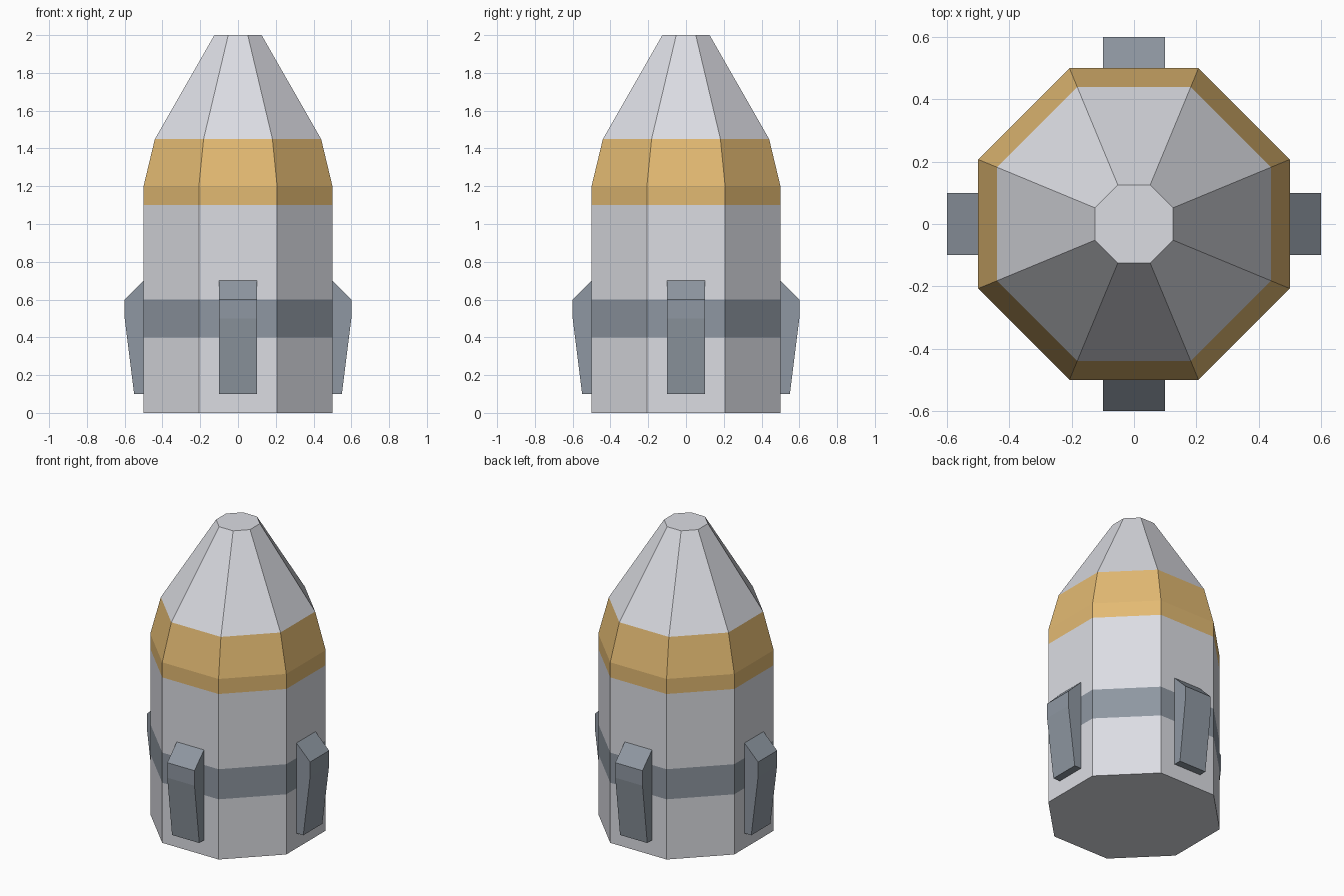
import bpy, bmesh, math

if "Cube" in bpy.data.objects:
    bpy.data.objects.remove(bpy.data.objects["Cube"])


def material(name, srgb):
    m = bpy.data.materials.new(name)
    lin = [c / 12.92 if c <= 0.04045 else ((c + 0.055) / 1.055) ** 2.4 for c in srgb]
    m.diffuse_color = (*lin, 1)
    m.use_nodes = True
    m.node_tree.nodes["Principled BSDF"].inputs["Base Color"].default_value = m.diffuse_color
    return m


white = material("pale grey", (0.86, 0.865, 0.89))
gold = material("gold", (0.89, 0.73, 0.45))
slate = material("slate grey", (0.56, 0.595, 0.635))


def finish(name, bm, materials):
    bmesh.ops.recalc_face_normals(bm, faces=bm.faces)
    mesh = bpy.data.meshes.new(name)
    bm.to_mesh(mesh)
    bm.free()
    for m in materials:
        mesh.materials.append(m)
    obj = bpy.data.objects.new(name, mesh)
    bpy.context.collection.objects.link(obj)
    return obj


# Capsule hull: octagonal rings (distance to flat side, height)
profile = [(0.5, 0), (0.5, 0.4), (0.5, 0.6), (0.5, 1.1),
           (0.5, 1.2), (0.44, 1.45), (0.125, 2.0)]
SIDES = 8
bm = bmesh.new()
rings = []
for flat, z in profile:
    r = flat / math.cos(math.pi / SIDES)
    angles = [(i + 0.5) * math.tau / SIDES for i in range(SIDES)]
    rings.append([bm.verts.new((r * math.cos(a), r * math.sin(a), z)) for a in angles])
for low, high in zip(rings, rings[1:]):
    for i in range(SIDES):
        j = (i + 1) % SIDES
        bm.faces.new((low[i], low[j], high[j], high[i]))
bm.faces.new(rings[0][::-1])
bm.faces.new(rings[-1])

# Painted bands by height
for f in bm.faces:
    z = f.calc_center_median().z
    if 0.4 < z < 0.6:
        f.material_index = 2
    elif 1.1 < z < 1.45:
        f.material_index = 1
finish("capsule_hull", bm, [white, gold, slate])

# Four folded landing legs, one on each main side
leg_profile = [(0.48, 0.1), (0.55, 0.1), (0.6, 0.5), (0.6, 0.6), (0.5, 0.7), (0.48, 0.7)]
for k, side in enumerate(("right", "back", "left", "front")):
    bm = bmesh.new()
    face = bm.faces.new([bm.verts.new((x, -0.1, z)) for x, z in leg_profile])
    ext = bmesh.ops.extrude_face_region(bm, geom=[face])["geom"]
    moved = [v for v in ext if isinstance(v, bmesh.types.BMVert)]
    bmesh.ops.translate(bm, verts=moved, vec=(0, 0.2, 0))
    leg = finish(side + "_landing_leg", bm, [slate])
    leg.rotation_euler.z = k * math.pi / 2
